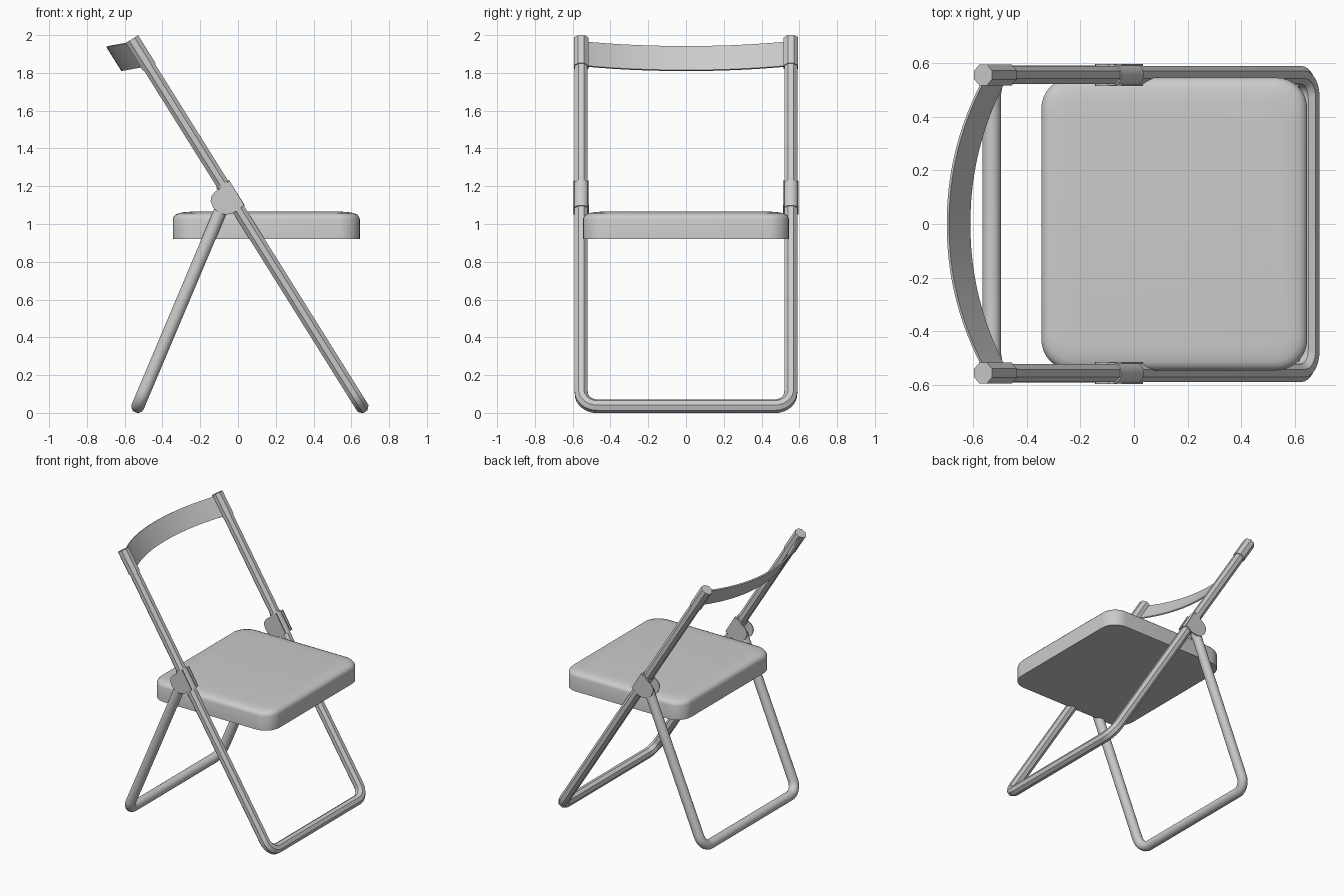
import bpy, bmesh, math
from mathutils import Vector

if "Cube" in bpy.data.objects:
    bpy.data.objects.remove(bpy.data.objects["Cube"])

Y = 0.555                                   # half spacing of the side tubes
FOOT, HEAD = Vector((0.655, 0, 0.035)), Vector((-0.562, 0, 1.979))
U = (HEAD - FOOT).normalized()              # direction of the long frame
N = Vector((U.z, 0, -U.x))                  # perpendicular to it


def finish(name, bm, angle=30):
    bmesh.ops.recalc_face_normals(bm, faces=bm.faces)
    me = bpy.data.meshes.new(name)
    bm.to_mesh(me)
    bm.free()
    ob = bpy.data.objects.new(name, me)
    bpy.context.collection.objects.link(ob)
    bpy.ops.object.select_all(action='DESELECT')
    ob.select_set(True)
    bpy.context.view_layer.objects.active = ob
    bpy.ops.object.shade_smooth_by_angle(angle=math.radians(angle))
    return ob


def loft(name, rings, angle=30):
    bm = bmesh.new()
    vs = [[bm.verts.new(p) for p in r] for r in rings]
    n = len(vs[0])
    for a, b in zip(vs, vs[1:]):
        for i in range(n):
            bm.faces.new((a[i], a[(i + 1) % n], b[(i + 1) % n], b[i]))
    bm.faces.new(vs[0])
    bm.faces.new(vs[-1])
    return finish(name, bm, angle)


def tube(name, path, normal, apothem, sides, angle=30):
    r = apothem / math.cos(math.pi / sides)
    rings = []
    for i, p in enumerate(path):
        t = (path[min(i + 1, len(path) - 1)] - path[max(i - 1, 0)]).normalized()
        b = t.cross(normal)
        angs = [2 * math.pi * (k + 0.5) / sides for k in range(sides)]
        rings.append([p + r * (math.cos(a) * normal + math.sin(a) * b) for a in angs])
    return loft(name, rings, angle)


def u_path(foot, top, r=0.085, steps=8):
    """U-shaped path: down one side, across the floor, up the other."""
    u = (top - foot).normalized()
    half = [top + Vector((0, Y, 0))]
    for k in range(steps + 1):
        a = math.pi / 2 * k / steps
        half.append(foot + u * (r - r * math.sin(a)) + Vector((0, Y - r + r * math.cos(a), 0)))
    return half + [Vector((p.x, -p.y, p.z)) for p in reversed(half)]


def at_height(z):
    return FOOT + U * ((z - FOOT.z) / U.z)


# long frame: faceted tube forming front legs and back posts
tube("front_frame", u_path(FOOT, HEAD - U * 0.01), N, 0.034, 8, 20)

# rear legs: round tube
rf, rt = Vector((-0.53, 0, 0.035)), Vector((-0.08, 0, 1.10))
ru = (rt - rf).normalized()
tube("rear_legs", u_path(rf, rt), Vector((ru.z, 0, -ru.x)), 0.0345, 20)

# hinge plate outline (x, z)
outline = [(-0.145, 1.12), (-0.142, 1.145), (-0.125, 1.168), (-0.10, 1.185), (-0.045, 1.23),
           (0.033, 1.10), (0.0, 1.072), (-0.03, 1.056), (-0.065, 1.05), (-0.10, 1.058),
           (-0.13, 1.083)]
for s, side in ((-1, "right"), (1, "left")):
    off = Vector((0, s * Y, 0))
    # end cap, hinge sleeve and two hinge plates
    tube(f"post_cap_{side}", [HEAD - U * 0.175 + off, HEAD + off], N, 0.039, 8, 20)
    tube(f"hinge_sleeve_{side}", [at_height(1.078) + off, at_height(1.212) + off], N, 0.040, 16)
    for where, y0, y1 in (("inner", 0.514, 0.521), ("outer", 0.589, 0.596)):
        loft(f"hinge_plate_{where}_{side}",
             [[(x, s * y, z) for x, z in outline] for y in (y0, y1)])

# backrest: thin strip bowed backwards between the posts
rings = []
mid = HEAD - U * 0.092
for k in range(25):
    y = -0.55 + 1.1 * k / 24
    bow = 1 - abs(y / 0.55) ** 2.1
    c = mid + Vector((-0.14 * bow, y, -0.025 * bow))
    rings.append([c + U * a * 0.075 + N * b * 0.005
                  for a, b in ((-1, -1), (1, -1), (1, 1), (-1, 1))])
loft("backrest", rings)


def rounded_rect(inset, z, r=0.115, steps=8):
    cx, hx, hy = 0.15, 0.495 - inset, 0.545 - inset
    r = max(r - inset * 0.4, 0.02)
    pts = []
    for q, (sx, sy) in enumerate(((1, 1), (-1, 1), (-1, -1), (1, -1))):
        for k in range(steps + 1):
            a = math.pi / 2 * (q + k / steps)
            pts.append((cx + sx * (hx - r) + r * math.cos(a), sy * (hy - r) + r * math.sin(a), z))
    return pts


# seat: padded slab with softened top edge
profile = [(0, 0.92), (0, 1.025), (0.004, 1.038), (0.014, 1.05), (0.03, 1.057),
           (0.055, 1.062), (0.09, 1.065)]
loft("seat", [rounded_rect(i, z) for i, z in profile], 40)
